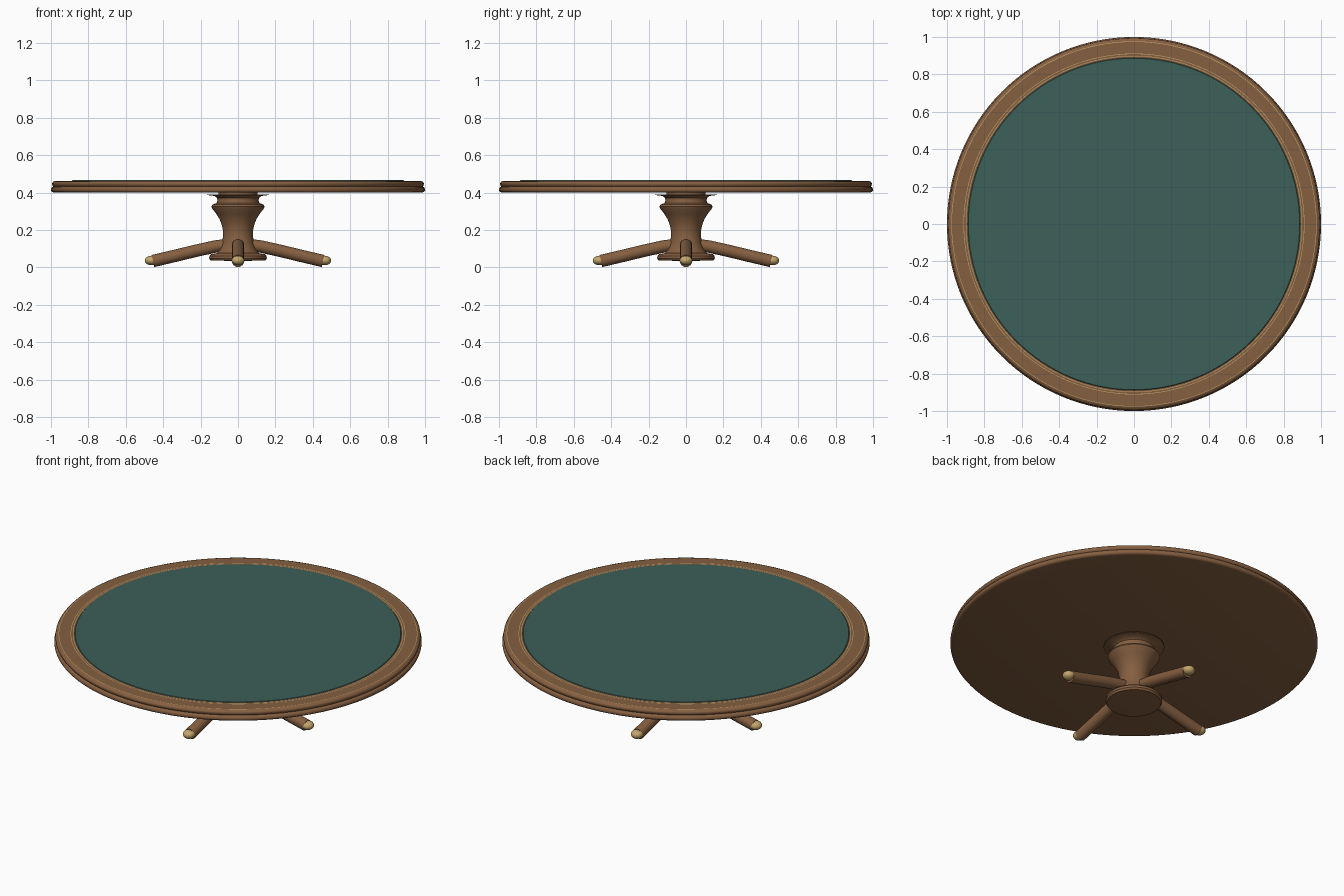
import bpy, bmesh, math
from mathutils import Matrix, Vector

if "Cube" in bpy.data.objects:
    bpy.data.objects.remove(bpy.data.objects["Cube"])


def material(name, col):
    m = bpy.data.materials.new(name)
    m.diffuse_color = (*col, 1)
    m.use_nodes = True
    m.node_tree.nodes["Principled BSDF"].inputs["Base Color"].default_value = m.diffuse_color
    return m


WOOD = material("brown wood", (0.235, 0.115, 0.052))
FELT = material("green felt", (0.045, 0.115, 0.098))
GOLD = material("brass", (0.55, 0.38, 0.15))


def finish(name, bm, mats, angle=35):
    bmesh.ops.recalc_face_normals(bm, faces=bm.faces)
    me = bpy.data.meshes.new(name)
    bm.to_mesh(me)
    bm.free()
    for m in mats:
        me.materials.append(m)
    ob = bpy.data.objects.new(name, me)
    bpy.context.collection.objects.link(ob)
    bpy.ops.object.select_all(action='DESELECT')
    ob.select_set(True)
    bpy.context.view_layer.objects.active = ob
    bpy.ops.object.shade_smooth_by_angle(angle=math.radians(angle))
    return ob


def lathe(name, profile, mats, rule=None, n=96, angle=35):
    """Spin an (r, z) profile around z; rule(radius, height) picks the material."""
    bm = bmesh.new()
    vs = [bm.verts.new((r, 0, z)) for r, z in profile]
    es = [bm.edges.new(p) for p in zip(vs, vs[1:])]
    bmesh.ops.spin(bm, geom=vs + es, cent=(0, 0, 0), axis=(0, 0, 1),
                   angle=math.tau, steps=n, use_merge=True)
    bmesh.ops.remove_doubles(bm, verts=bm.verts, dist=1e-5)
    if rule:
        for f in bm.faces:
            c = f.calc_center_median()
            f.material_index = rule(math.hypot(c.x, c.y), c.z)
    return finish(name, bm, mats, angle)


# Table top: moulded rim with thin brass inlay rings
rings = [(0.8965, 0.8995), (0.9085, 0.9115), (0.9735, 0.9765)]
top = [(0, 0.40), (0.985, 0.40), (0.994, 0.403), (0.999, 0.409), (1.0, 0.416),
       (0.998, 0.424), (0.992, 0.430), (0.986, 0.432), (0.991, 0.437),
       (0.994, 0.445), (0.993, 0.452), (0.988, 0.458), (0.980, 0.461)]
for a, b in reversed(rings):
    top += [(b, 0.463), (a, 0.463)]
top += [(0.888, 0.463), (0, 0.463)]


def inlay(r, z):
    return int(z > 0.46 and any(a - 0.001 < r < b + 0.0005 for a, b in rings))


lathe("table_top", top, [WOOD, GOLD], inlay, n=128)

# Felt playing surface
lathe("felt_surface", [(0, 0.466), (0.886, 0.466), (0.890, 0.462)], [FELT], n=128)

# Turned pedestal with thin mounting plate and base
lathe("pedestal", [
    (0, 0.401), (0.105, 0.401), (0.105, 0.391), (0.165, 0.391), (0.165, 0.387),
    (0.125, 0.382), (0.113, 0.372), (0.110, 0.358), (0.115, 0.344),
    (0.136, 0.336), (0.142, 0.325), (0.136, 0.312), (0.115, 0.285),
    (0.097, 0.255), (0.086, 0.225), (0.080, 0.195), (0.080, 0.165),
    (0.086, 0.130), (0.097, 0.098), (0.112, 0.076), (0.145, 0.070),
    (0.153, 0.062), (0.154, 0.048), (0.147, 0.037), (0, 0.034)], [WOOD], n=64)

# Four legs, each a gently curved tube with a brass toe cap
path = [(0.04, 0.122), (0.12, 0.112), (0.22, 0.090), (0.34, 0.061), (0.455, 0.034)]
SIDES = 24
for i, side in enumerate(("right", "back", "left", "front")):
    turn = Matrix.Rotation(i * math.pi / 2, 4, 'Z')
    bm = bmesh.new()
    loops = []
    for k, (x, z) in enumerate(path):
        x0, z0 = path[max(k - 1, 0)]
        x1, z1 = path[min(k + 1, len(path) - 1)]
        d = Vector((x1 - x0, 0, z1 - z0)).normalized()
        up = Vector((-d.z, 0, d.x))
        loops.append([bm.verts.new(Vector((x, 0, z)) + 0.033 * (
            up * math.cos(t) + Vector((0, 1, 0)) * math.sin(t)))
            for t in (j * math.tau / SIDES for j in range(SIDES))])
    for a, b in zip(loops, loops[1:]):
        for j in range(SIDES):
            bm.faces.new((a[j], a[j - 1], b[j - 1], b[j]))
    bm.faces.new(loops[0])
    bm.faces.new(loops[-1])
    bm.transform(turn)
    finish(side + "_leg", bm, [WOOD])

    bm = bmesh.new()
    bmesh.ops.create_uvsphere(bm, u_segments=24, v_segments=16, radius=1)
    bm.transform(turn @ Matrix.Translation((0.464, 0, 0.037))
                 @ Matrix.Diagonal((0.034, 0.034, 0.025, 1)))
    finish(side + "_toe_cap", bm, [GOLD], 60)
